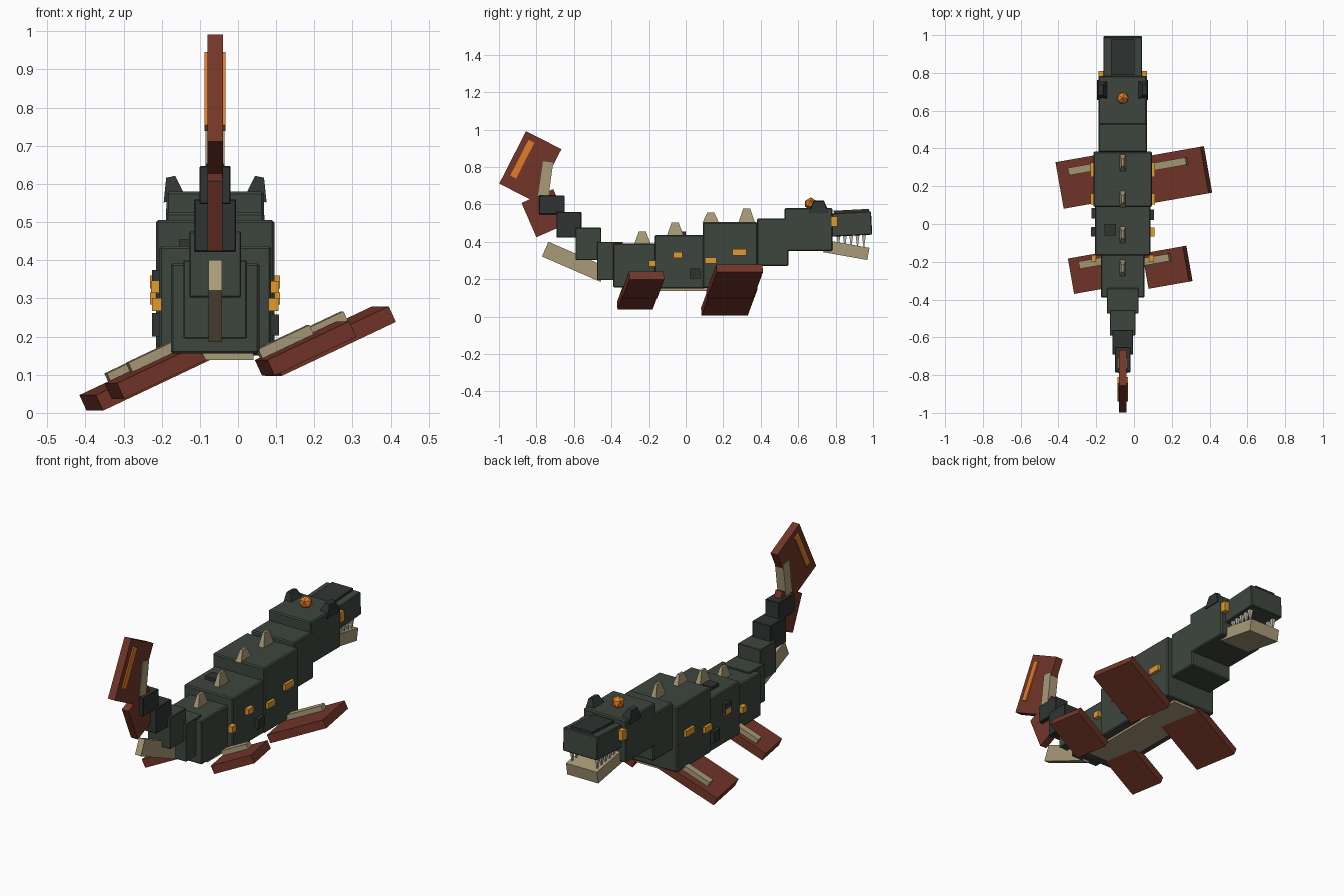
import bpy
from math import radians, cos, pi
from mathutils import Vector, Euler

CX = -0.06  # centre line of the body


def material(name, rgb):
    m = bpy.data.materials.new(name)
    m.diffuse_color = (*rgb, 1)
    return m


GREEN = material("hide_green", (0.048, 0.062, 0.048))
DARK = material("dark_hide", (0.028, 0.035, 0.032))
RED = material("fin_red", (0.17, 0.036, 0.022))
BONE = material("bone", (0.40, 0.33, 0.19))
TOOTH = material("tooth", (0.55, 0.52, 0.42))
AMBER = material("amber", (0.75, 0.33, 0.03))
ORANGE = material("orange", (0.75, 0.20, 0.02))


def box(name, loc, size, mat, rot=(0, 0, 0), bevel=0.0):
    bpy.ops.mesh.primitive_cube_add(size=1, location=loc, rotation=[radians(a) for a in rot])
    o = bpy.context.object
    o.name = name
    for v in o.data.vertices:
        v.co = Vector(v.co) * Vector(size)
    o.data.materials.append(mat)
    if bevel:
        b = o.modifiers.new("bevel", 'BEVEL')
        b.width, b.segments = bevel, 1
    return o


def block(name, x, y, z, mat, bevel=0.0):
    """Box from (min, max) ranges."""
    mid = [(a + b) / 2 for a, b in (x, y, z)]
    return box(name, mid, [b - a for a, b in (x, y, z)], mat, bevel=bevel)


def taper(o, sx, sy, dx=0.0):
    """Narrow the top of a box into a frustum."""
    for v in o.data.vertices:
        if v.co.z > 0:
            v.co.x = v.co.x * sx + dx
            v.co.y *= sy


# Body segments: name, half width, y range, z range
for name, w, y, z in [
    ("head", 0.128, (0.527, 0.783), (0.35, 0.58)),
    ("neck", 0.129, (0.38, 0.548), (0.27, 0.525)),
    ("chest", 0.155, (0.09, 0.383), (0.152, 0.505)),
    ("abdomen", 0.147, (-0.168, 0.10), (0.15, 0.437)),
    ("hips", 0.116, (-0.39, -0.16), (0.155, 0.392)),
    ("tail_1", 0.083, (-0.475, -0.34), (0.195, 0.40)),
    ("tail_2", 0.068, (-0.59, -0.455), (0.303, 0.475)),
    ("tail_3", 0.055, (-0.692, -0.56), (0.422, 0.56)),
    ("tail_4", 0.041, (-0.785, -0.65), (0.547, 0.647)),
]:
    block(name, (CX - w, CX + w), y, z, DARK if name in ("tail_3", "tail_4") else GREEN,
          bevel=0.006 if w > 0.1 else 0.003)
block("belly_plate", (CX - 0.10, CX + 0.10), (-0.32, 0.37), (0.138, 0.165), BONE)
box("tail_keel", (CX, -0.597, 0.293), (0.035, 0.34, 0.086), BONE, (-23.5, 0, 0))

# Jaws and teeth
box("upper_jaw", (CX, 0.885, 0.495), (0.205, 0.215, 0.125), GREEN, (3, 0, 0), 0.004)
box("snout_plate", (CX, 0.885, 0.56), (0.125, 0.19, 0.022), DARK, (3, 0, 0))
box("lower_jaw", (CX, 0.857, 0.356), (0.185, 0.24, 0.066), BONE, (-10, 0, 0))
for s in (-1, 1):
    for i in range(5):
        bpy.ops.mesh.primitive_cone_add(vertices=4, radius1=0.015, radius2=0.003, depth=0.065,
                                        location=(CX + s * 0.075, 0.815 + 0.034 * i, 0.405),
                                        rotation=(pi, 0, pi / 4))
        t = bpy.context.object
        t.name = "tooth"
        t.data.materials.append(TOOTH)

    # Eyes and brow horns
    box("eye", (CX + s * 0.115, 0.795, 0.508), (0.027, 0.032, 0.055), AMBER)
    horn = box("brow_horn", (CX + s * 0.112, 0.71, 0.588), (0.06, 0.105, 0.062), DARK, (0, s * 12, 0))
    taper(horn, 0.4, 0.5, -s * 0.002)

    # Glowing side spots
    for y, z, w, h, x in [(0.287, 0.343, 0.075, 0.034, 0.157), (0.132, 0.30, 0.06, 0.032, 0.157),
                          (-0.042, 0.33, 0.047, 0.032, 0.155), (-0.182, 0.284, 0.037, 0.034, 0.153)]:
        box("side_spot", (CX + s * x, y, z), (0.026, w, h), AMBER)

# Crown gem
bpy.ops.mesh.primitive_ico_sphere_add(subdivisions=1, radius=0.035, location=(CX, 0.667, 0.603))
bpy.context.object.name = "crown_gem"
bpy.context.object.data.materials.append(ORANGE)

# Dark hide patches
block("patch_top", (-0.155, -0.095), (-0.06, 0.0), (0.43, 0.455), DARK)
block("patch_right", (0.08, 0.107), (0.022, 0.077), (0.203, 0.258), DARK)
block("patch_left_low", (-0.226, -0.19), (0.03, 0.085), (0.2, 0.262), DARK)
block("patch_left_high", (-0.226, -0.19), (-0.065, -0.015), (0.32, 0.375), DARK)

# Back spikes
for y, z, h in [(0.325, 0.50, 0.077), (0.133, 0.50, 0.056), (-0.057, 0.43, 0.073), (-0.234, 0.385, 0.07)]:
    taper(box("back_spike", (CX, y, z + h / 2), (0.034, 0.09, h), BONE), 0.4, 0.42)

# Flippers: all share the same tilt, each with a bone ridge on top
TILT = (0, -25, 10)
turn = Euler([radians(a) for a in TILT]).to_matrix()
for name, c, size, ridge_u, ridge_v, ridge_l in [
    ("front_flipper_right", (0.233, 0.261, 0.188), (0.335, 0.25, 0.045), -0.03, 0.064, 0.22),
    ("front_flipper_left", (-0.235, 0.232, 0.097), (0.335, 0.25, 0.045), 0.02, 0.064, 0.22),
    ("rear_flipper_right", (0.177, -0.229, 0.169), (0.24, 0.19, 0.045), -0.035, 0.05, 0.15),
    ("rear_flipper_left", (-0.217, -0.256, 0.108), (0.24, 0.19, 0.045), 0.025, 0.05, 0.15),
]:
    box(name, c, size, RED, TILT)
    box(name + "_ridge", Vector(c) + turn @ Vector((ridge_u, ridge_v, 0.033)),
        (ridge_l, 0.04, 0.032), BONE, TILT)

# Tail fluke
box("tail_fin_upper", (CX, -0.8325, 0.803), (0.041, 0.212, 0.315), RED, (-27, 0, 0))
box("tail_fin_lower", (CX, -0.755, 0.553), (0.04, 0.185, 0.2), RED, (23.5, 0, 0))
box("tail_fin_bone", (CX, -0.75, 0.738), (0.05, 0.055, 0.18), BONE, (-8, 0, 0))
box("tail_fin_stripe", (CX, -0.875, 0.842), (0.055, 0.035, 0.215), ORANGE, (-27, 0, 0))
